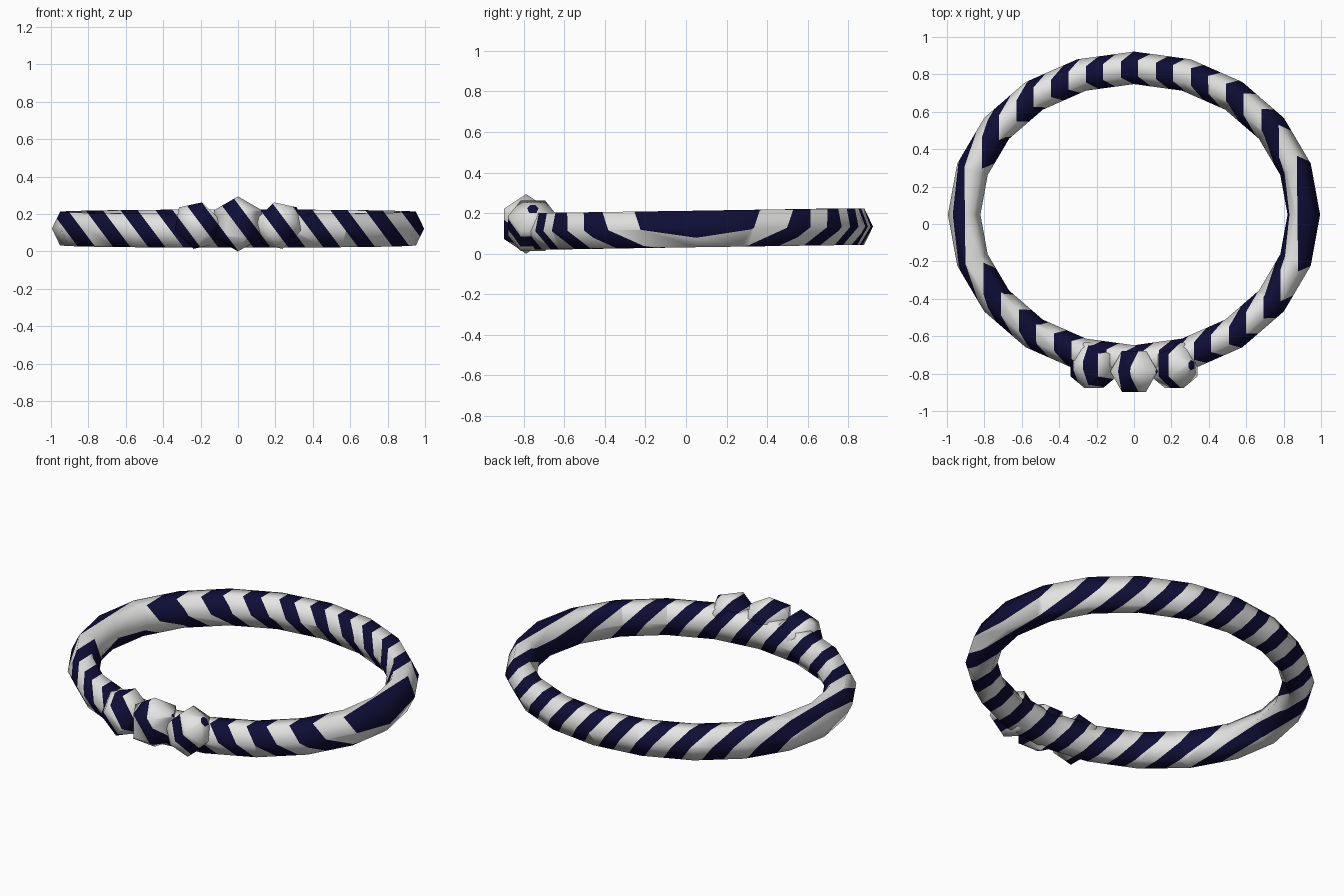
import bpy, bmesh, math
from mathutils import Matrix, Vector

cube = bpy.data.objects.get("Cube")
if cube:
    bpy.data.objects.remove(cube, do_unlink=True)


def material(name, color):
    m = bpy.data.materials.new(name)
    m.use_nodes = True
    m.diffuse_color = color
    bsdf = m.node_tree.nodes["Principled BSDF"]
    bsdf.inputs["Base Color"].default_value = color
    bsdf.inputs["Roughness"].default_value = 0.7
    return m


white = material("soft_white", (0.78, 0.78, 0.77, 1))
navy = material("dark_navy", (0.005, 0.004, 0.038, 1))

# Slanted stripes: bands of x + SLOPE * z
SLOPE, PERIOD, START, WIDTH = 0.75, 0.187, 0.098, 0.092


def finish(name, bm):
    """Cut the mesh along the stripe edges, colour the bands, make the object."""
    bmesh.ops.recalc_face_normals(bm, faces=bm.faces)
    for i in range(-8, 8):
        for edge in (START, START + WIDTH):
            bmesh.ops.bisect_plane(
                bm, geom=bm.verts[:] + bm.edges[:] + bm.faces[:], dist=1e-5,
                plane_co=(edge + i * PERIOD, 0, 0), plane_no=(1, 0, SLOPE))
    for f in bm.faces:
        c = f.calc_center_median()
        f.material_index = int((c.x + SLOPE * c.z - START) % PERIOD < WIDTH)
        f.smooth = True
    me = bpy.data.meshes.new(name)
    bm.to_mesh(me)
    bm.free()
    me.materials.append(white)
    me.materials.append(navy)
    ob = bpy.data.objects.new(name, me)
    bpy.context.collection.objects.link(ob)
    return ob


# Oval band: hexagonal tube swept round an ellipse
SEGS, SIDES = 20, 6
AX, AY, CY = 0.908, 0.785, 0.05
bm = bmesh.new()
rings = []
for i in range(SEGS):
    a = math.tau * i / SEGS
    mid = Vector((AX * math.cos(a), CY + AY * math.sin(a), 0.122 + 0.012 * math.sin(a)))
    out = Vector((math.cos(a) / AX, math.sin(a) / AY, 0)).normalized()
    ring = []
    for j in range(SIDES):
        t = math.tau * j / SIDES
        ring.append(bm.verts.new(mid + out * 0.087 * math.cos(t)
                                 + Vector((0, 0, 0.104 * math.sin(t)))))
    rings.append(ring)
for i in range(SEGS):
    r, s = rings[i], rings[(i + 1) % SEGS]
    for j in range(SIDES):
        k = (j + 1) % SIDES
        bm.faces.new((r[j], s[j], s[k], r[k]))
finish("oval_band", bm)


# Beads: six-sided spheres, the outer two tilted away from the middle
def bead(name, center, radius, tilt, turn):
    bm = bmesh.new()
    bmesh.ops.create_uvsphere(bm, u_segments=6, v_segments=3, radius=radius)
    bm.transform(Matrix.Translation(center)
                 @ Matrix.Rotation(math.radians(tilt), 4, 'Y')
                 @ Matrix.Rotation(math.radians(turn), 4, 'Z'))
    finish(name, bm)


bead("middle_bead", (0, -0.788, 0.147), 0.147, 0, 30)
bead("left_bead", (0.215, -0.755, 0.138), 0.14, 46, 0)
bead("right_bead", (-0.215, -0.755, 0.138), 0.14, -46, 0)
